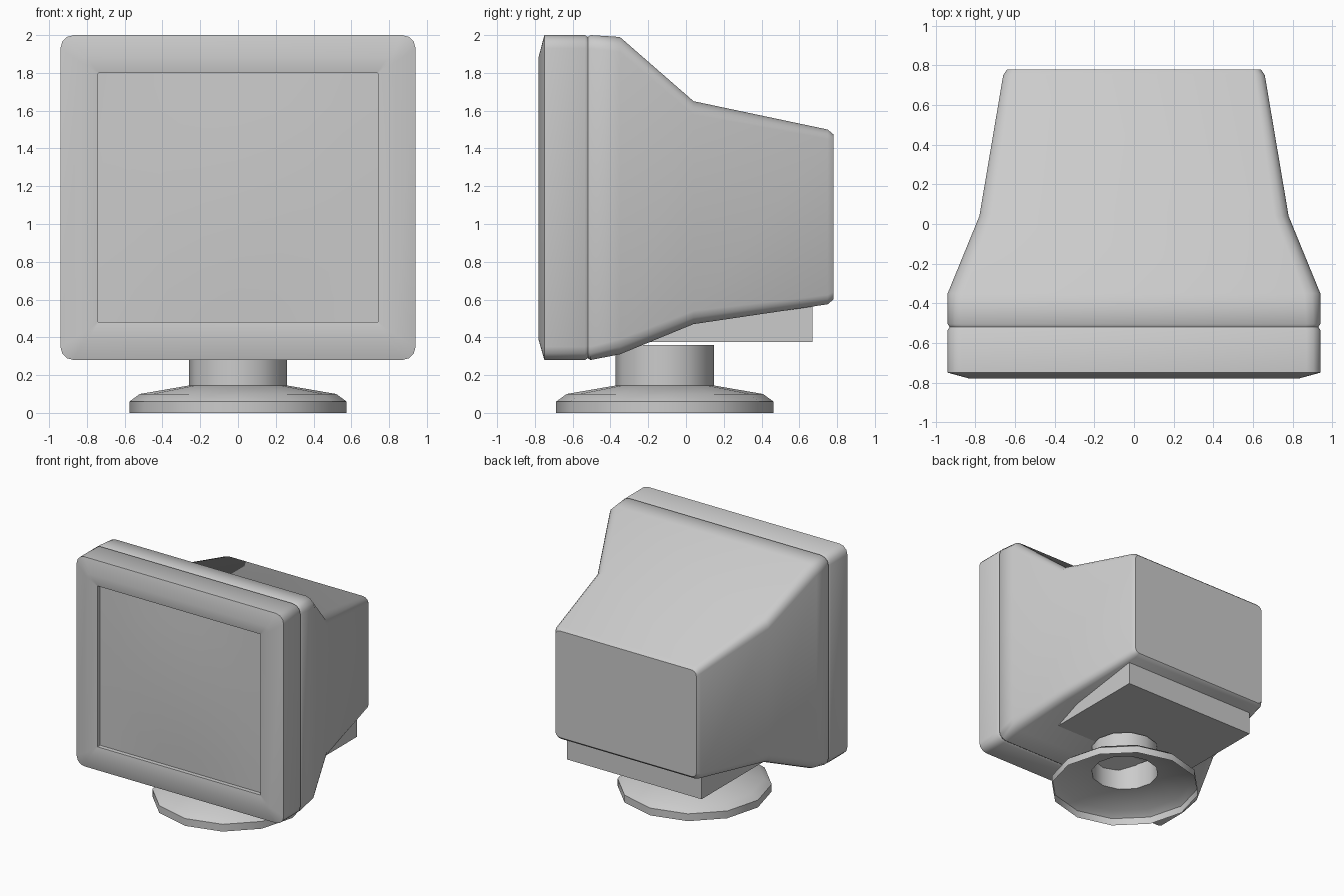
import bpy, bmesh, math

cube = bpy.data.objects.get("Cube")
if cube:
    bpy.data.objects.remove(cube, do_unlink=True)

grey = bpy.data.materials.new("warm_grey_plastic")
grey.use_nodes = True
colour = (0.6, 0.6, 0.6, 1)
grey.diffuse_color = colour
grey.node_tree.nodes["Principled BSDF"].inputs["Base Color"].default_value = colour


def finish(name, bm, angle, normals=True):
    if normals:
        bmesh.ops.recalc_face_normals(bm, faces=bm.faces)
    mesh = bpy.data.meshes.new(name)
    bm.to_mesh(mesh)
    bm.free()
    mesh.materials.append(grey)
    obj = bpy.data.objects.new(name, mesh)
    bpy.context.collection.objects.link(obj)
    bpy.ops.object.select_all(action="DESELECT")
    obj.select_set(True)
    bpy.context.view_layer.objects.active = obj
    bpy.ops.object.shade_smooth_by_angle(angle=math.radians(angle))
    return obj


def rounded_ring(bm, y, half, low, high, radius, steps=3):
    """Rounded rectangle of vertices in the plane at depth y."""
    mid, tall = (low + high) / 2, (high - low) / 2
    ring = []
    for i, (sx, sz) in enumerate([(1, 1), (-1, 1), (-1, -1), (1, -1)]):
        for k in range(steps + 1):
            a = math.pi / 2 * (i + k / steps)
            ring.append(bm.verts.new((sx * (half - radius) + radius * math.cos(a), y,
                                      mid + sz * (tall - radius) + radius * math.sin(a))))
    return ring


def loft(bm, sections):
    rings = [rounded_ring(bm, *s) for s in sections]
    for a, b in zip(rings, rings[1:]):
        n = len(a)
        for i in range(n):
            bm.faces.new((a[i], a[(i + 1) % n], b[(i + 1) % n], b[i]))
    return rings


# Casing: screen recess, bezel, seam groove, tapering rear: y, half width, low, high, radius
bm = bmesh.new()
rings = loft(bm, [
    (-0.73, 0.74, 0.48, 1.80, 0.003),
    (-0.765, 0.74, 0.48, 1.80, 0.003),
    (-0.78, 0.83, 0.385, 1.885, 0.03),
    (-0.75, 0.94, 0.28, 2.00, 0.07),
    (-0.535, 0.94, 0.28, 2.00, 0.07),
    (-0.52, 0.93, 0.29, 1.99, 0.065),
    (-0.505, 0.94, 0.28, 2.00, 0.07),
    (-0.35, 0.94, 0.31, 1.99, 0.08),
    (0.04, 0.78, 0.47, 1.65, 0.07),
    (0.75, 0.66, 0.575, 1.50, 0.05),
    (0.78, 0.64, 0.60, 1.475, 0.04),
])
bm.faces.new(rings[-1])
finish("casing", bm, 42)

# Screen: gently bulging glass
bm = bmesh.new()
bmesh.ops.create_grid(bm, x_segments=8, y_segments=8, size=1)
for v in bm.verts:
    u, w = v.co.x, v.co.y
    v.co = (0.74 * u, -0.73 - 0.02 * (1 - u * u) * (1 - w * w), 1.14 + 0.66 * w)
bmesh.ops.recalc_face_normals(bm, faces=bm.faces)
if sum(f.normal.y for f in bm.faces) > 0:
    bmesh.ops.reverse_faces(bm, faces=bm.faces)
finish("screen", bm, 40, normals=False)

# Block under the casing
bm = bmesh.new()
bmesh.ops.create_cube(bm, size=1)
for v in bm.verts:
    v.co = (1.22 * v.co.x, 0.235 + 0.87 * v.co.y, 0.4925 + 0.235 * v.co.z)
finish("underside_block", bm, 30)

# Hollow stand: open neck flaring into a twelve-sided foot
bm = bmesh.new()
profile = [(0.26, 0.36), (0.26, 0.145), (0.52, 0.10), (0.575, 0.06), (0.575, 0)]
sides = 12
loops = [[bm.verts.new((r * math.cos(math.tau * i / sides),
                        -0.112 + r * math.sin(math.tau * i / sides), z))
          for i in range(sides)] for r, z in profile]
for a, b in zip(loops, loops[1:]):
    for i in range(sides):
        j = (i + 1) % sides
        bm.faces.new((a[i], b[i], b[j], a[j]))
finish("stand", bm, 33, normals=False)
